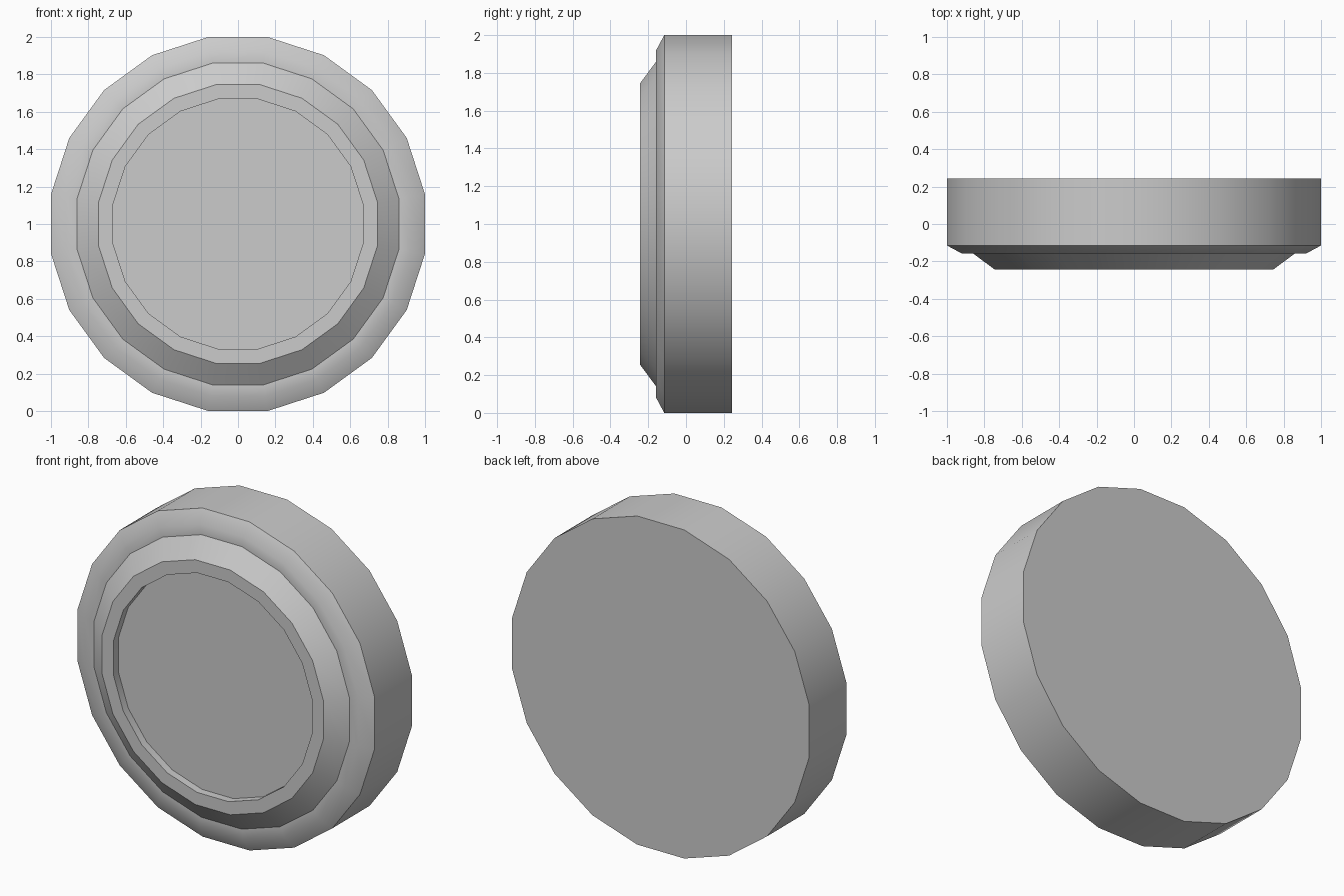
import bpy, bmesh, math

if "Cube" in bpy.data.objects:
    bpy.data.objects.remove(bpy.data.objects["Cube"])

SIDES = 20
# Profile from back rim to recessed front: (flat-to-flat half width, y)
PROFILE = [(1.0, 0.243), (1.0, -0.115), (0.92, -0.158), (0.86, -0.158),
           (0.745, -0.243), (0.668, -0.243), (0.668, -0.195)]

bm = bmesh.new()


def ring(apothem, y):
    r = apothem / math.cos(math.pi / SIDES)
    angles = [(i + 0.5) * 2 * math.pi / SIDES for i in range(SIDES)]
    return [bm.verts.new((r * math.cos(a), y, 1 + r * math.sin(a))) for a in angles]


# Stepped rim bands
rings = [ring(a, y) for a, y in PROFILE]
for lower, upper in zip(rings, rings[1:]):
    for i in range(SIDES):
        j = (i + 1) % SIDES
        bm.faces.new((lower[i], lower[j], upper[j], upper[i]))

# Flat back and recessed front panel
bm.faces.new(rings[0])
bm.faces.new(rings[-1])
bmesh.ops.recalc_face_normals(bm, faces=bm.faces)

mesh = bpy.data.meshes.new("round_disc")
bm.to_mesh(mesh)
bm.free()
disc = bpy.data.objects.new("round_disc", mesh)
bpy.context.collection.objects.link(disc)

# Smooth around the rim, crisp at the steps
bpy.context.view_layer.objects.active = disc
disc.select_set(True)
bpy.ops.object.shade_smooth_by_angle(angle=math.radians(30))
